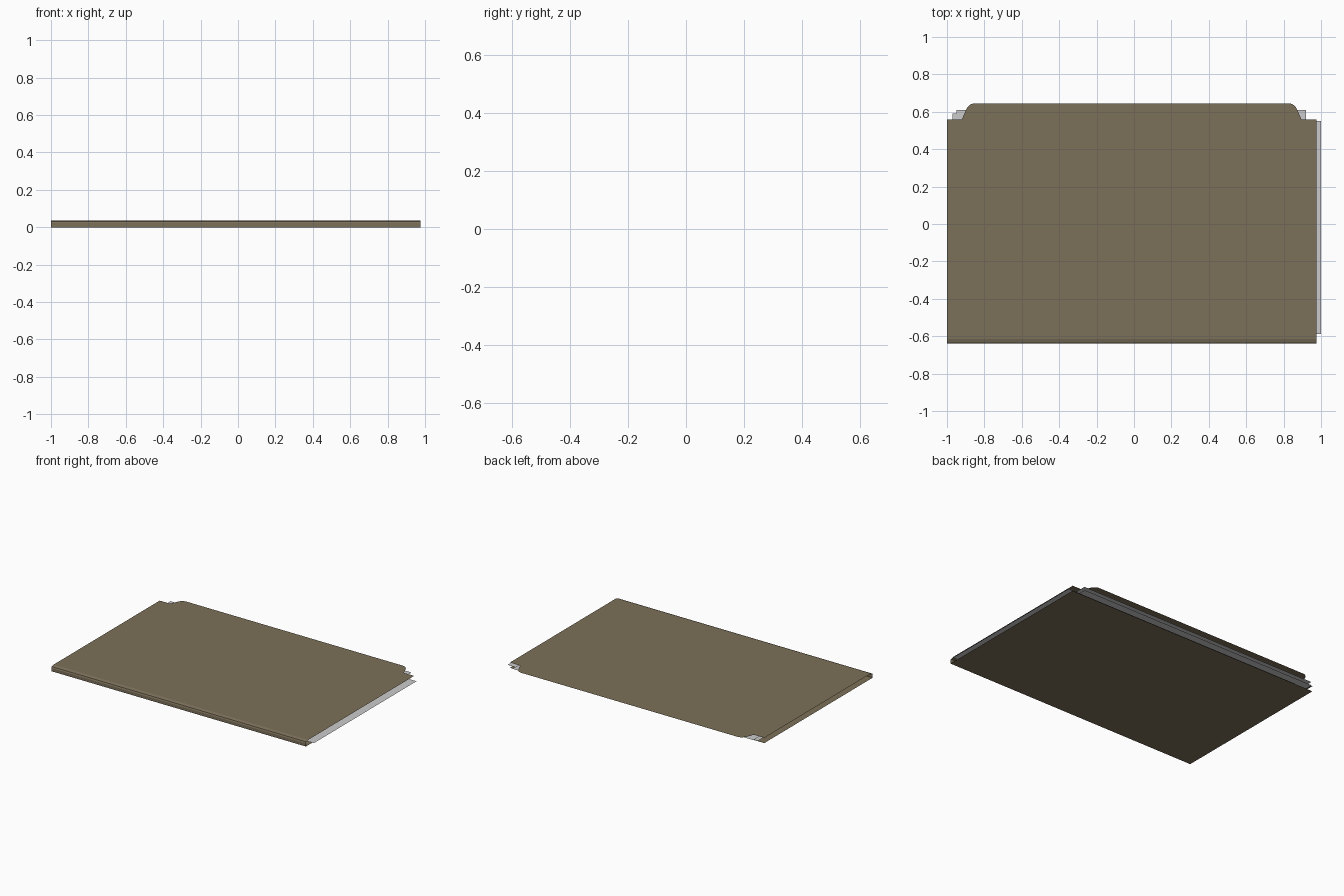
import bpy, bmesh, math

if "Cube" in bpy.data.objects:
    bpy.data.objects.remove(bpy.data.objects["Cube"])

card = bpy.data.materials.new("brown_card")
card.diffuse_color = (0.20, 0.16, 0.10, 1)
card.use_nodes = True
card.node_tree.nodes["Principled BSDF"].inputs["Base Color"].default_value = card.diffuse_color


def make(name, bm, mat=None):
    me = bpy.data.meshes.new(name)
    bm.to_mesh(me)
    bm.free()
    ob = bpy.data.objects.new(name, me)
    bpy.context.collection.objects.link(ob)
    if mat:
        me.materials.append(mat)
    return ob


def corner(p, q, r, n=5):
    """Rounded corner as a quadratic curve from p to r, pulled towards q."""
    out = []
    for i in range(n + 1):
        t = i / n
        out.append(tuple((1 - t) ** 2 * a + 2 * t * (1 - t) * b + t * t * c
                         for a, b, c in zip(p, q, r)))
    return out


# Folder: one thin card folded along the front, open at the ends
X0, X1, BACK, TOP = -1.0, 0.975, 0.56, 0.037
bm = bmesh.new()
profile = [(BACK, 0), (-0.64, 0), (-0.64, 0.022), (-0.636, 0.031),
           (-0.615, TOP), (-0.585, TOP)]
rows = [[bm.verts.new((x, y, z)) for x in (X0, X1)] for y, z in profile]
for a, b in zip(rows, rows[1:]):
    bm.faces.new((a[0], a[1], b[1], b[0]))

# Upper cover with rounded tab along the back edge
outline = [(X1, BACK), (0.895, BACK)]
outline += corner((0.873, 0.61), (0.858, 0.645), (0.825, 0.645))
outline += corner((-0.85, 0.645), (-0.883, 0.645), (-0.898, 0.61))
outline += [(-0.92, BACK), (X0, BACK)]
bm.faces.new([rows[-1][0], rows[-1][1]] +
             [bm.verts.new((x, y, TOP)) for x, y in outline])
bmesh.ops.recalc_face_normals(bm, faces=bm.faces)
make("folder", bm, card)

# Loose paper sheets, each slid to a different place: left x, back y, height
W, D = 1.87, 1.137
for name, x, y, z in (("top_sheet", -0.95, 0.61, 0.027),
                      ("middle_sheet", -0.97, 0.59, 0.019),
                      ("bottom_sheet", -0.87, 0.55, 0.010)):
    x1 = 1.0 if name == "bottom_sheet" else x + W
    bm = bmesh.new()
    bm.faces.new([bm.verts.new(c) for c in ((x, y - D, z), (x1, y - D, z),
                                            (x1, y, z), (x, y, z))])
    make(name, bm)
